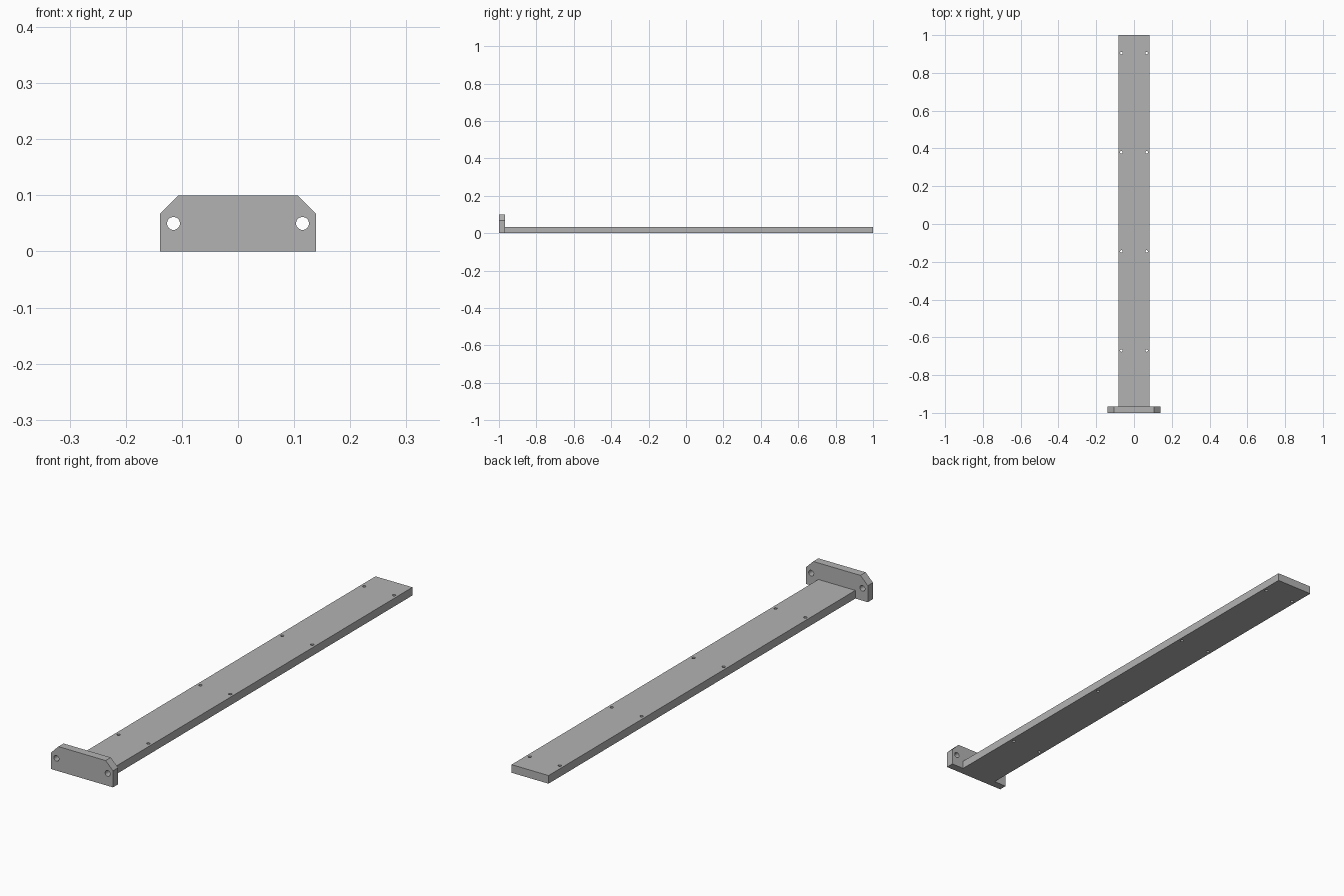
import bpy
import bmesh
from math import pi
from mathutils import Matrix, Vector

cube = bpy.data.objects.get("Cube")
if cube:
    bpy.data.objects.remove(cube, do_unlink=True)

# Dimensions
THICK = 0.033
BAR_HALF, PLATE_HALF, PLATE_TOP = 0.083, 0.139, 0.1
FRONT, BACK = -1.0, 1.0
JOINT = FRONT + THICK

steel = bpy.data.materials.new("plain grey")
steel.use_nodes = True
grey = (0.45, 0.45, 0.45, 1)
steel.diffuse_color = grey
steel.node_tree.nodes["Principled BSDF"].inputs["Base Color"].default_value = grey


def make_object(name, bm):
    bmesh.ops.recalc_face_normals(bm, faces=bm.faces)
    mesh = bpy.data.meshes.new(name)
    bm.to_mesh(mesh)
    bm.free()
    mesh.materials.append(steel)
    obj = bpy.data.objects.new(name, mesh)
    bpy.context.collection.objects.link(obj)
    return obj


def prism(name, outline, push):
    """Extrude a flat outline along a vector."""
    bm = bmesh.new()
    face = bm.faces.new([bm.verts.new(p) for p in outline])
    solid = bmesh.ops.extrude_face_region(bm, geom=[face], use_keep_orig=True)
    verts = [g for g in solid["geom"] if isinstance(g, bmesh.types.BMVert)]
    bmesh.ops.translate(bm, verts=verts, vec=Vector(push))
    return make_object(name, bm)


def drill(target, centres, radius, turn):
    """Cut round through holes, then discard the cutter."""
    bm = bmesh.new()
    for c in centres:
        bmesh.ops.create_cone(bm, cap_ends=True, segments=32, radius1=radius,
                              radius2=radius, depth=0.1,
                              matrix=Matrix.Translation(c) @ turn)
    cutter = make_object("hole_cutter", bm)
    cutter.hide_render = True
    mod = target.modifiers.new("holes", "BOOLEAN")
    mod.operation = "DIFFERENCE"
    mod.solver = "EXACT"
    mod.object = cutter
    bpy.context.view_layer.objects.active = target
    bpy.ops.object.modifier_apply(modifier=mod.name)
    bpy.data.objects.remove(cutter, do_unlink=True)
    target.select_set(True)
    bpy.ops.object.shade_smooth_by_angle(angle=pi / 6)
    target.select_set(False)


bpy.ops.object.select_all(action="DESELECT")

# Long flat bar with four pairs of screw holes
bar = prism("long_bar",
            [(-BAR_HALF, JOINT, 0), (BAR_HALF, JOINT, 0),
             (BAR_HALF, BACK, 0), (-BAR_HALF, BACK, 0)], (0, 0, THICK))
screws = [(side * 0.067, 0.905 - 0.525 * i, THICK / 2)
          for i in range(4) for side in (-1, 1)]
drill(bar, screws, 0.0065, Matrix.Identity(4))

# Upright end plate with clipped top corners and two bolt holes
half = [(PLATE_HALF, 0), (PLATE_HALF, 0.067), (0.106, PLATE_TOP)]
outline = half + [(-x, z) for x, z in reversed(half)]
plate = prism("end_plate", [(x, FRONT, z) for x, z in outline], (0, THICK, 0))
drill(plate, [(side * 0.115, FRONT + THICK / 2, 0.05) for side in (-1, 1)],
      0.0115, Matrix.Rotation(pi / 2, 4, "X"))
